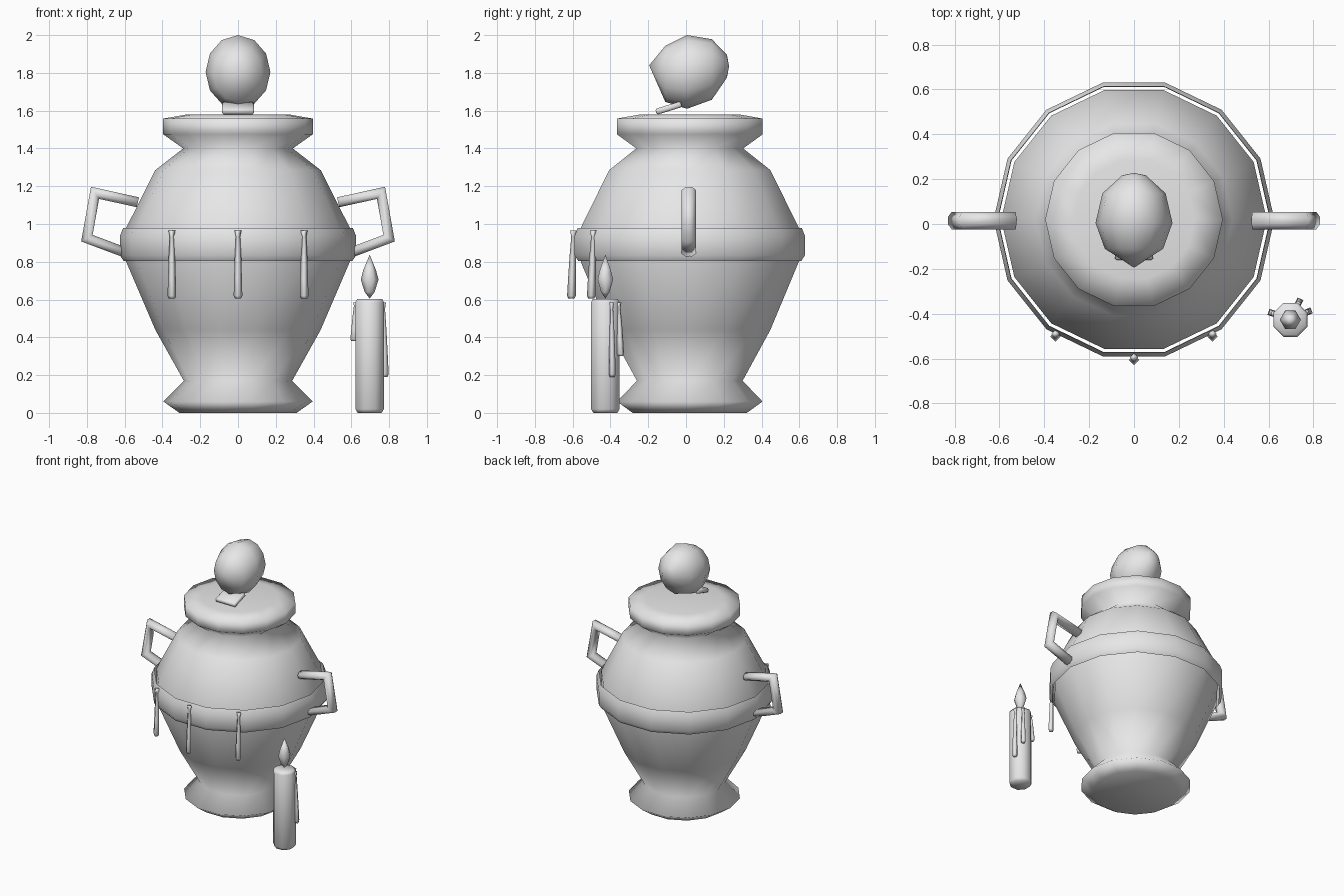
import bpy, bmesh
from math import sin, cos, pi, radians
from mathutils import Vector, Matrix

cube = bpy.data.objects.get("Cube")
if cube:
    bpy.data.objects.remove(cube, do_unlink=True)

grey = bpy.data.materials.new("plain_grey")
grey.use_nodes = True
grey.diffuse_color = (0.8, 0.8, 0.8, 1)
grey.node_tree.nodes["Principled BSDF"].inputs["Base Color"].default_value = (0.8, 0.8, 0.8, 1)

CY = 0.02  # depth of the urn's axis


def finish(name, bm, smooth=True):
    mesh = bpy.data.meshes.new(name)
    bm.to_mesh(mesh)
    bm.free()
    mesh.materials.append(grey)
    for p in mesh.polygons:
        p.use_smooth = smooth
    obj = bpy.data.objects.new(name, mesh)
    bpy.context.collection.objects.link(obj)
    return obj


def loft(name, rings, closed=True):
    """Skin a list of rings; a ring of one point makes a tip."""
    bm = bmesh.new()
    rows = [[bm.verts.new(p) for p in ring] for ring in rings]
    for a, b in zip(rows, rows[1:]):
        n = max(len(a), len(b))
        for i in range(n):
            j = (i + 1) % n
            quad = [a[i % len(a)], a[j % len(a)], b[j % len(b)], b[i % len(b)]]
            bm.faces.new(list(dict.fromkeys(quad)))
    if closed:
        if len(rows[0]) > 2:
            bm.faces.new(rows[0][::-1])
        if len(rows[-1]) > 2:
            bm.faces.new(rows[-1])
        bmesh.ops.recalc_face_normals(bm, faces=bm.faces)
    return finish(name, bm)


def circle(r, z, sides, x=0, y=0, phase=0):
    if r == 0:
        return [Vector((x, y, z))]
    angles = [phase + 2 * pi * i / sides for i in range(sides)]
    return [Vector((x + r * cos(a), y + r * sin(a), z)) for a in angles]


def lathe(name, profile, sides, x=0, y=CY, phase=0, closed=True):
    return loft(name, [circle(r, z, sides, x, y, phase) for r, z in profile], closed)


# Urn body with foot, shoulder and rim
lathe("urn_body", [(0.31, 0), (0.395, 0.06), (0.287, 0.17), (0.438, 0.44),
                   (0.592, 0.80), (0.592, 0.98), (0.438, 1.285), (0.29, 1.40),
                   (0.396, 1.475), (0.396, 1.558), (0.27, 1.58), (0, 1.58)], 14)

# Open band standing just clear of the belly
lathe("belly_band", [(0.606, 0.805), (0.626, 0.835), (0.626, 0.935), (0.608, 0.98)],
      14, closed=False)

# Angular handles, swept along a bent path
path = [Vector(p) for p in ((0.53, 1.115), (0.757, 1.165), (0.80, 0.925), (0.60, 0.85))]
for side, label in ((1, "left"), (-1, "right")):
    rings = []
    for i, p in enumerate(path):
        before = (p - path[i - 1]).normalized() if i else None
        after = (path[i + 1] - p).normalized() if i < len(path) - 1 else None
        before, after = before or after, after or before
        n1, n2 = [Vector((-d.y, d.x)) for d in (before, after)]
        miter = (n1 + n2) / (1 + n1.dot(n2))
        ring = []
        for k in range(8):
            a = radians(45 * k + 22.5)
            q = p + miter * 0.029 * sin(a)
            ring.append(Vector((side * q.x, CY - 0.005 + 0.042 * cos(a), q.y)))
        rings.append(ring)
    loft(label + "_handle", rings)

# Lid knob: rounded ball with a blunt point to the front
knob = []
for y, r, z in ((-0.195, 0, 1.84), (-0.11, 0.148, 1.795), (0.005, 0.195, 1.805),
                (0.137, 0.160, 1.818), (0.217, 0.06, 1.835), (0.228, 0, 1.835)):
    knob.append([Vector((0.88 * p.x, y, z + p.y)) for p in circle(r, 0, 12, phase=pi / 2)])
loft("lid_knob", knob)

# Tilted plate under the knob
bm = bmesh.new()
bmesh.ops.create_cube(bm, size=1, matrix=Matrix.Translation((0, -0.092, 1.614))
                      @ Matrix.Rotation(radians(17), 4, "X")
                      @ Matrix.Diagonal((0.17, 0.14, 0.032, 1)))
bmesh.ops.bevel(bm, geom=bm.edges[:], offset=0.008, segments=1, affect="EDGES")
finish("knob_plate", bm)


def drip(name, x, y, top, bottom, out, size=0.023, phase=0):
    """Four-sided wax run that widens and leans outward towards its end."""
    h = top - bottom
    rings = []
    for t, w in ((0, 0.8), (0.09, 0.5), (0.4, 0.75), (0.7, 0.9), (0.96, 1), (1, 0.7)):
        rings.append(circle(size * w, top - t * h, 4, x + out.x * t, y + out.y * t, phase))
    loft(name, rings)


# Wax runs on the front of the band
for x, y, label in ((-0.35, -0.49, "right"), (0, -0.595, "centre"), (0.35, -0.49, "left")):
    drip(label + "_band_drip", x, y, 0.965, 0.605, Vector((0, -0.012)))

# Candle with flame and wax runs
CX, CANDLE_Y = 0.697, -0.427
lathe("candle", [(0.068, 0), (0.082, 0.02), (0.082, 0.585), (0.072, 0.602), (0, 0.595)],
      8, CX, CANDLE_Y, pi / 8)
lathe("flame", [(0, 0.605), (0.026, 0.64), (0.047, 0.705), (0.034, 0.755), (0, 0.838)],
      6, CX, CANDLE_Y)
for i, (angle, bottom) in enumerate(((160, 0.38), (64, 0.30), (24, 0.19))):
    d = Vector((cos(radians(angle)), sin(radians(angle))))
    drip("candle_drip_%d" % (i + 1), CX + d.x * 0.078, CANDLE_Y + d.y * 0.078,
         0.585, bottom, d * 0.012, 0.02, radians(angle + 45))
